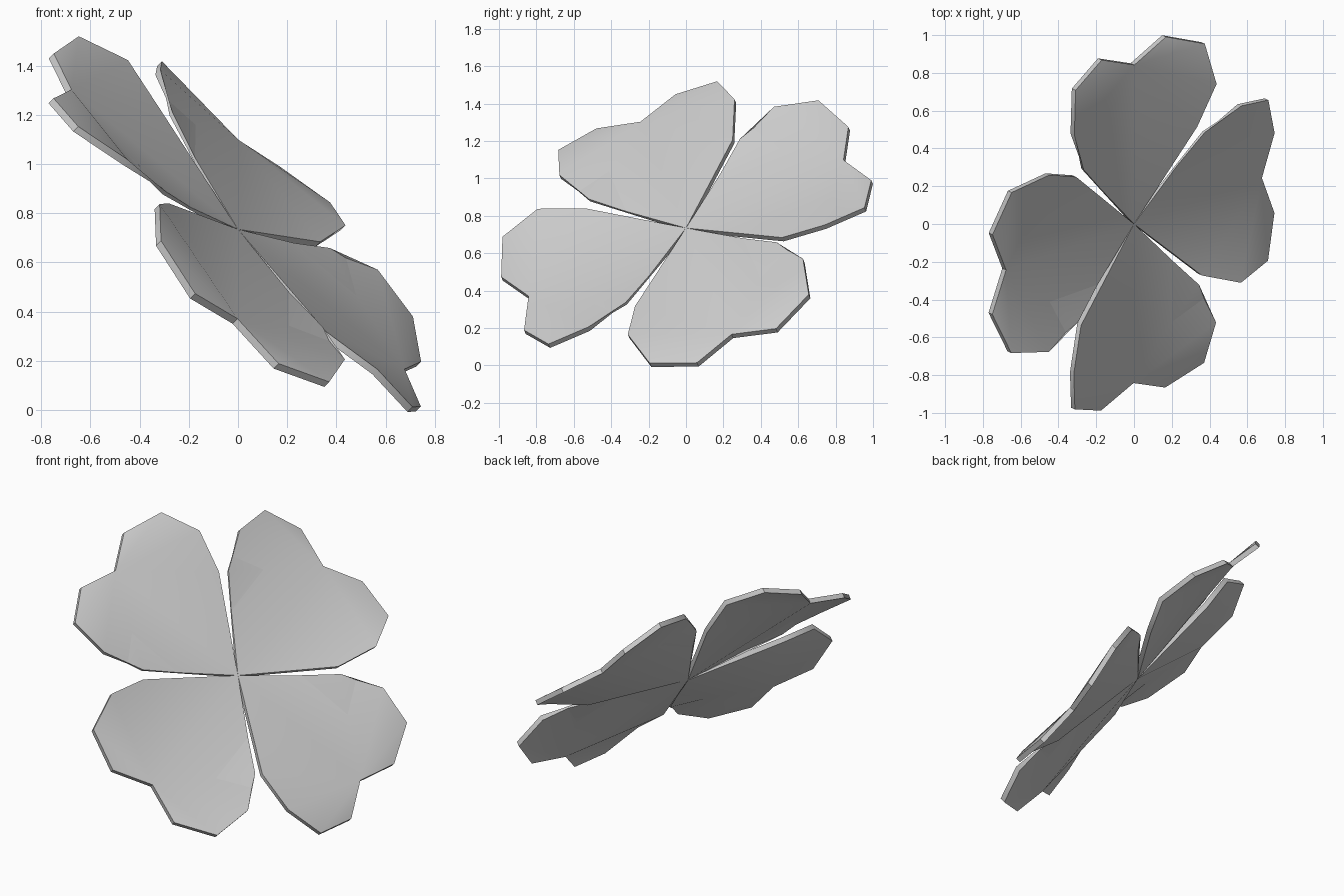
import bpy, math
from mathutils import Vector, Matrix

if "Cube" in bpy.data.objects:
    bpy.data.objects.remove(bpy.data.objects["Cube"])

mat = bpy.data.materials.new("plain_grey")
mat.diffuse_color = (0.6, 0.6, 0.6, 1)
mat.use_nodes = True
mat.node_tree.nodes["Principled BSDF"].inputs["Base Color"].default_value = mat.diffuse_color

# Tilted frame: out = along a leaf, side = across it, up = normal of the flower
out = Vector((0.739, 0.266, -0.62)).normalized()
up = out.cross(Vector((0, 0.917, 0.398))).normalized()
side = up.cross(out)
frame = Matrix((out, side, up)).transposed()
centre = Vector((0.0, 0.0, 0.735))
THICK = 0.03

# Half heart outline from the shoulder to the lobe tip
half = [(0.452, 0.415, 0.04), (0.688, 0.51, 0.088),
        (0.92, 0.463, 0.046), (1.011, 0.23, -0.004)]
outline = [(0, 0, 0)] + half + [(0.917, 0, 0)]
outline += [(u, -v, w) for u, v, w in reversed(half)]
NOTCH, N = 5, len(outline)


def make_leaf(name, turn):
    spin = Matrix.Rotation(turn, 3, 'Z')
    top = [Vector(p) for p in outline]
    low = [p - Vector((0, 0, THICK)) for p in top]
    # one shoulder is pinched, so the blade folds there
    low[1] = top[1] + Vector((0, 0, 0.018))
    verts = [frame @ (spin @ p) + centre for p in top + low]
    faces = []
    for i in range(N):
        j = (i + 1) % N
        faces.append((i, i + N, j + N, j))               # rim
        if NOTCH not in (i, j):                          # blade fan from notch
            faces.append((NOTCH, i, j))
            faces.append((NOTCH + N, j + N, i + N))
    me = bpy.data.meshes.new(name)
    me.from_pydata(verts, [], faces)
    me.materials.append(mat)
    ob = bpy.data.objects.new(name, me)
    bpy.context.collection.objects.link(ob)
    bpy.ops.object.select_all(action='DESELECT')
    ob.select_set(True)
    bpy.context.view_layer.objects.active = ob
    bpy.ops.object.shade_smooth_by_angle(angle=math.radians(40))


for k, name in enumerate(("right_leaf", "back_leaf", "left_leaf", "front_leaf")):
    make_leaf(name, k * math.pi / 2)
